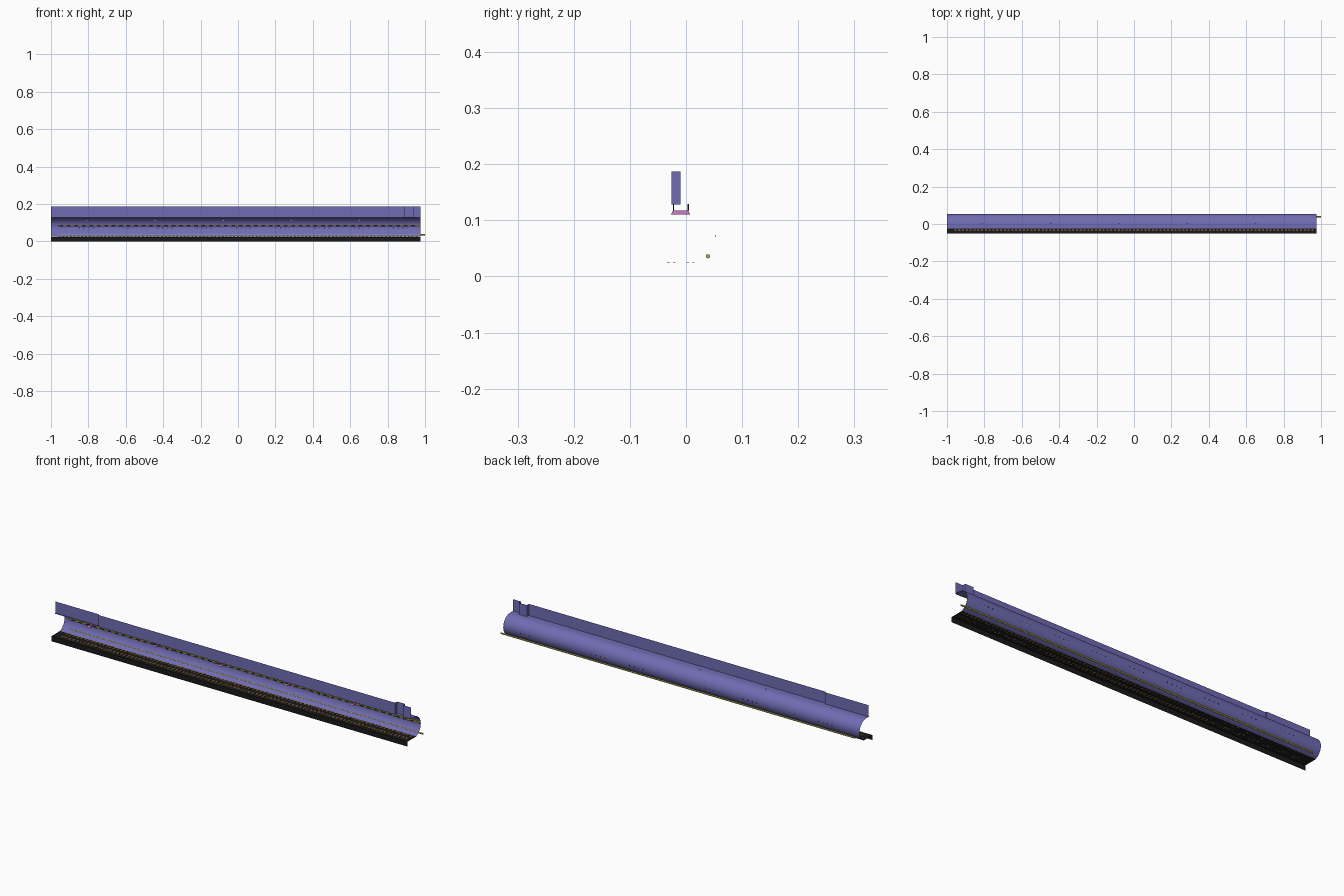
import bpy, bmesh, math

if "Cube" in bpy.data.objects:
    bpy.data.objects.remove(bpy.data.objects["Cube"])


def material(name, rgb):
    m = bpy.data.materials.new(name)
    m.diffuse_color = (*rgb, 1)
    m.use_nodes = True
    m.node_tree.nodes["Principled BSDF"].inputs["Base Color"].default_value = m.diffuse_color
    return m


BLUE = material("blue_sheet", (0.16, 0.15, 0.45))
BLACK = material("black_sheet", (0.01, 0.01, 0.01))
YELLOW = material("yellow", (0.45, 0.4, 0.08))
ORANGE = material("orange", (0.5, 0.25, 0.06))
PINK = material("pink", (0.6, 0.2, 0.55))
X0, X1 = -1.0, 0.977


def finish(name, bm, mat, smooth=False):
    me = bpy.data.meshes.new(name)
    bm.to_mesh(me)
    bm.free()
    me.materials.append(mat)
    ob = bpy.data.objects.new(name, me)
    bpy.context.collection.objects.link(ob)
    if smooth:
        bpy.ops.object.select_all(action='DESELECT')
        ob.select_set(True)
        bpy.context.view_layer.objects.active = ob
        bpy.ops.object.shade_smooth_by_angle(angle=math.radians(35))
    return ob


def sweep(bm, pts, vec, closed=False, caps=False):
    """Extrude a 3D polyline along a vector as a thin sheet or tube."""
    a = [bm.verts.new(p) for p in pts]
    b = [bm.verts.new([c + d for c, d in zip(p, vec)]) for p in pts]
    n = len(pts)
    for i in range(n if closed else n - 1):
        j = (i + 1) % n
        bm.faces.new((a[i], a[j], b[j], b[i]))
    if caps:
        bm.faces.new(a[::-1])
        bm.faces.new(b)


def along_x(name, yz, x0, x1, mat, closed=False, caps=False, smooth=False):
    bm = bmesh.new()
    sweep(bm, [(x0, y, z) for y, z in yz], (x1 - x0, 0, 0), closed, caps)
    if caps:
        bmesh.ops.recalc_face_normals(bm, faces=bm.faces)
    return finish(name, bm, mat, smooth)


def box(bm, x0, x1, y0, y1, z0, z1):
    sweep(bm, [(x0, y0, z0), (x1, y0, z0), (x1, y1, z0), (x0, y1, z0)],
          (0, 0, z1 - z0), True, True)


# curved back shell with flat roof lip
CZ, R = 0.076, 0.053
arc = [(R * math.cos(math.radians(t)), CZ + R * math.sin(math.radians(t)))
       for t in range(90, -73, -6)]
along_x("back_shell", [(-0.026, 0.129)] + arc, X0, X1, BLUE, smooth=True)

# upright top plate with folded steps
plan = [(X0, -.019), (-.757, -.019), (-.757, -.026), (.89, -.026), (.89, -.01),
        (.935, -.01), (.935, -.026), (X1, -.026)]
bm = bmesh.new()
sweep(bm, [(x, y, 0.128) for x, y in plan], (0, 0, 0.059))
finish("top_plate", bm, BLUE)

# floor sheet with front lip
along_x("floor_sheet", [(-0.051, 0.0), (-0.051, 0.025), (0.019, 0.025)], X0, X1, BLACK)

# rows of small floor slots
bm = bmesh.new()
for y in (-0.031, -0.021, 0.003, 0.013):
    for i in range(95):
        x = -0.96 + i * 0.0203
        box(bm, x, x + 0.011, y - 0.0025, y + 0.0025, 0.025, 0.0262)
finish("floor_slots", bm, ORANGE)

# round rod that sticks out at the right end
ring = [(0.039 + 0.0037 * math.cos(a * math.pi / 8),
         0.036 + 0.0037 * math.sin(a * math.pi / 8)) for a in range(16)]
along_x("rod", ring, -0.965, 1.0, YELLOW, True, True, True)

# channel strip on the inside of the shell and its dashes
along_x("channel_strip", [(0.051, 0.087), (0.043, 0.087), (0.043, 0.079), (0.051, 0.079)],
        -0.965, X1, YELLOW)
bm = bmesh.new()
for i in range(48):
    x = -0.955 + i * 0.04
    box(bm, x, x + 0.02, 0.0425, 0.043, 0.081, 0.085)
finish("strip_dashes", bm, BLACK)

# hanging clips under the roof
trap = [(-0.027, 0.11), (0.008, 0.11), (0.004, 0.118), (-0.023, 0.118)]
for k in range(5):
    x = -0.81 + k * 0.365
    along_x(f"clip_{k + 1}", trap, x - 0.008, x + 0.008, PINK, True, True)
    bm = bmesh.new()
    for y in (-0.022, 0.004):
        box(bm, x - 0.004, x + 0.004, y - 0.001, y + 0.001, 0.118, 0.129)
    finish(f"clip_pins_{k + 1}", bm, BLACK)

# small rivets in groups on the shell's back
bm = bmesh.new()
for g in range(9):
    for i in range(4):
        x = -0.85 + g * 0.21 + i * 0.025
        box(bm, x, x + 0.004, 0.0525, 0.0535, 0.07, 0.074)
finish("back_rivets", bm, BLACK)
